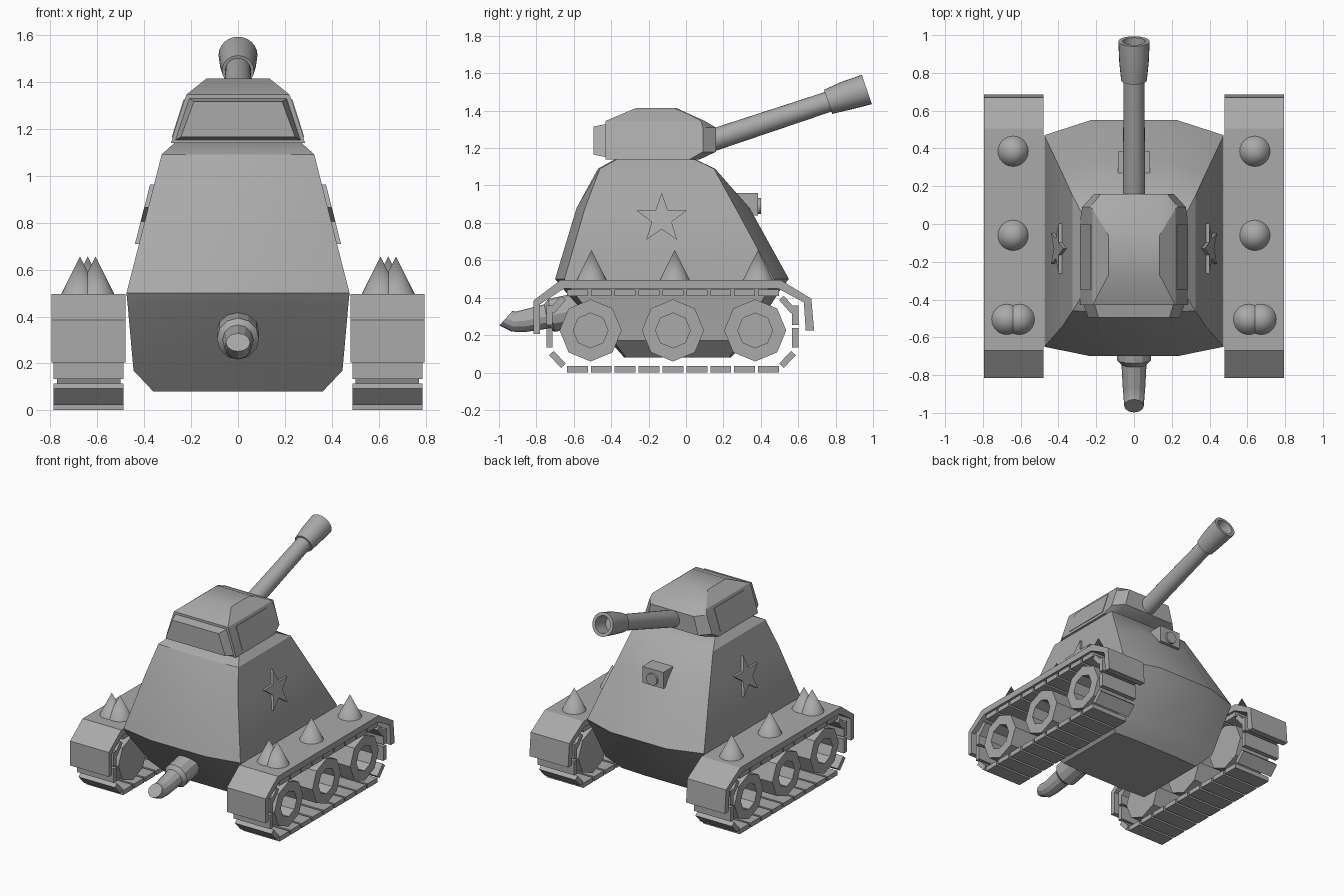
import bpy, bmesh, math
from mathutils import Vector, Matrix

cube = bpy.data.objects.get("Cube")
if cube:
    bpy.data.objects.remove(cube, do_unlink=True)

grey = bpy.data.materials.new("plain grey")
grey.use_nodes = True
grey.diffuse_color = (0.4, 0.4, 0.4, 1)
grey.node_tree.nodes["Principled BSDF"].inputs["Base Color"].default_value = (0.4, 0.4, 0.4, 1)


def finish(name, bm, smooth=30):
    """Turn a bmesh into a shaded object."""
    bmesh.ops.recalc_face_normals(bm, faces=bm.faces)
    mesh = bpy.data.meshes.new(name)
    bm.to_mesh(mesh)
    bm.free()
    mesh.materials.append(grey)
    ob = bpy.data.objects.new(name, mesh)
    bpy.context.collection.objects.link(ob)
    bpy.ops.object.select_all(action='DESELECT')
    ob.select_set(True)
    bpy.context.view_layer.objects.active = ob
    if smooth:
        bpy.ops.object.shade_smooth_by_angle(angle=math.radians(smooth))
    return ob


def loft(bm, rings):
    """Skin a list of equal-length point rings and cap both ends."""
    rows = [[bm.verts.new(p) for p in r] for r in rings]
    n = len(rows[0])
    for a, b in zip(rows, rows[1:]):
        for i in range(n):
            j = (i + 1) % n
            bm.faces.new((a[i], a[j], b[j], b[i]))
    bm.faces.new(rows[0])
    bm.faces.new(rows[-1])


def circle(center, axis, radius, n=16, turn=0.0):
    """Ring of points around an axis lying in the YZ plane."""
    u = Vector((1, 0, 0))
    v = Vector(axis).normalized().cross(u)
    steps = [math.tau * i / n + turn for i in range(n)]
    return [Vector(center) + radius * (math.cos(t) * u + math.sin(t) * v) for t in steps]


def prism(bm, outline, x0, x1):
    """Extrude a (y, z) outline along x."""
    loft(bm, [[(x, y, z) for y, z in outline] for x in (x0, x1)])


def side_name(s):
    return "left" if s > 0 else "right"


# Hull: bowed octagonal rings
bm = bmesh.new()
hull = [  # z, half width, front corner, front middle, back middle, back corner
    (0.08, 0.36, -0.32, -0.33, 0.24, 0.23),
    (0.17, 0.445, -0.39, -0.41, 0.33, 0.30),
    (0.45, 0.47, -0.62, -0.66, 0.51, 0.44),
    (0.50, 0.475, -0.65, -0.70, 0.55, 0.47),
    (0.88, 0.378, -0.54, -0.585, 0.34, 0.265),
    (1.09, 0.325, -0.46, -0.47, 0.155, 0.15),
    (1.14, 0.27, -0.37, -0.38, 0.05, 0.045)]
loft(bm, [[(-w, fc, z), (-w * .48, fm, z), (w * .48, fm, z), (w, fc, z),
           (w, bc, z), (w * .48, bk, z), (-w * .48, bk, z), (-w, bc, z)]
          for z, w, fc, fm, bk, bc in hull])
finish("hull", bm)

# Turret with clipped rear corners
bm = bmesh.new()
turret = [  # z, half width, front, side end, rear, rear half width
    (1.14, 0.285, -0.43, 0.02, 0.075, 0.21),
    (1.18, 0.274, -0.43, 0.09, 0.16, 0.21),
    (1.31, 0.232, -0.43, 0.09, 0.16, 0.175),
    (1.345, 0.22, -0.43, 0.08, 0.10, 0.17),
    (1.413, 0.135, -0.27, -0.06, -0.05, 0.11)]
loft(bm, [[(-w, f, z), (w, f, z), (w, s, z), (rw, r, z), (-rw, r, z), (-w, s, z)]
          for z, w, f, s, r, rw in turret])
finish("turret", bm)

# Protruding front window
bm = bmesh.new()
loft(bm, [[(-a, y, z0), (a, y, z0), (b, y, z1), (-b, y, z1)]
          for y, a, b, z0, z1 in ((-0.42, 0.27, 0.21, 1.15, 1.33),
                                  (-0.495, 0.243, 0.188, 1.165, 1.315))])
finish("turret_window", bm, 0)

# Gun barrel and hollow flared muzzle
aim = Vector((0, 0.945, 0.325)).normalized()
start, collar, tip = Vector((0, 0.06, 1.215)), Vector((0, 0.76, 1.447)), Vector((0, 0.967, 1.513))
bm = bmesh.new()
loft(bm, [circle(start, aim, 0.06, 24), circle(collar + aim * 0.03, aim, 0.055, 24)])
finish("gun_barrel", bm)
bm = bmesh.new()
loft(bm, [circle(collar, aim, 0.068, 24), circle(collar + aim * 0.1, aim, 0.078, 24),
          circle(tip, aim, 0.083, 24), circle(tip, aim, 0.06, 24),
          circle(tip - aim * 0.12, aim, 0.055, 24)])
finish("gun_muzzle", bm)

# Bent exhaust pipe
bm = bmesh.new()
pipe = [(-0.58, 0.335, 0.09, -0.2), (-0.72, 0.305, 0.09, -0.2), (-0.745, 0.3, 0.066, -0.2),
        (-0.86, 0.277, 0.06, -0.1), (-0.92, 0.272, 0.055, 0.2), (-0.963, 0.29, 0.052, 0.9)]
loft(bm, [circle((0, y, z), (0, -1, lift), r, 12) for y, z, r, lift in pipe])
finish("exhaust_pipe", bm, 25)

# Rear lamp
bm = bmesh.new()
prism(bm, [(0.2, 0.96), (0.385, 0.96), (0.385, 0.84), (0.28, 0.84)], -0.085, 0.085)
finish("lamp_housing", bm, 0)
bm = bmesh.new()
loft(bm, [circle((0, y, 0.89), (0, 1, 0), 0.043, 16) for y in (0.37, 0.4)])
finish("lamp_lens", bm)

# Track loop as runs of separate links: start, end, link count
runs = [((-0.645, 0.018), (0.505, 0.018), 9), ((0.505, 0.03), (0.58, 0.11), 1),
        ((0.585, 0.125), (0.585, 0.365), 2), ((0.58, 0.32), (0.505, 0.405), 1),
        ((0.505, 0.427), (-0.645, 0.427), 9), ((-0.65, 0.405), (-0.725, 0.32), 1),
        ((-0.73, 0.365), (-0.73, 0.125), 2), ((-0.725, 0.11), (-0.65, 0.03), 1)]
fender_profile = [(-0.815, 0.205), (-0.815, 0.385), (-0.67, 0.495), (0.505, 0.495),
                  (0.67, 0.395), (0.685, 0.225), (0.64, 0.225), (0.63, 0.375),
                  (0.49, 0.45), (-0.65, 0.45), (-0.78, 0.365), (-0.78, 0.205)]

for s in (1, -1):
    side = side_name(s)

    # Mudguard
    bm = bmesh.new()
    prism(bm, fender_profile, s * 0.48, s * 0.795)
    finish(side + "_fender", bm, 0)

    # Track links
    bm = bmesh.new()
    for a, b, count in runs:
        a, b = Vector(a), Vector(b)
        step = (b - a) / count
        along = step.normalized()
        thick = Vector((-along.y, along.x)) * 0.017
        for i in range(count):
            p, q = a + step * i + along * 0.008, a + step * (i + 1) - along * 0.008
            prism(bm, [p - thick, q - thick, q + thick, p + thick], s * 0.488, s * 0.785)
    finish(side + "_track", bm, 0)

    # Octagonal wheels with recessed hubs
    for place, y in (("front", -0.51), ("middle", -0.07), ("rear", 0.37)):
        bm = bmesh.new()
        loft(bm, [[(s * x, y + r * math.cos(i * math.tau / 8), 0.225 + r * math.sin(i * math.tau / 8))
                   for i in range(8)]
                  for x, r in ((0.5, 0.166), (0.77, 0.166), (0.77, 0.093), (0.65, 0.093))])
        finish(f"{side}_{place}_wheel", bm, 0)

    # Spikes on the mudguard
    bm = bmesh.new()
    for x, y in ((0.64, 0.385), (0.64, -0.06), (0.607, -0.505), (0.673, -0.505)):
        bmesh.ops.create_cone(bm, cap_ends=True, segments=24, radius1=0.083, radius2=0, depth=0.165,
                              matrix=Matrix.Translation((s * x, y, 0.5725)))
    finish(side + "_spikes", bm)

    # Star plate lying on the sloped hull side
    bm = bmesh.new()
    star = []
    for i in range(10):
        r = 0.14 if i % 2 == 0 else 0.056
        t = math.pi / 2 + i * math.pi / 5
        star.append((-0.13 + r * math.cos(t), 0.822 + r * math.sin(t)))
    slope = lambda z: 0.475 - (z - 0.5) * 0.254
    loft(bm, [[(s * (slope(z) + off), y, z) for y, z in star] for off in (-0.01, 0.017)])
    finish(side + "_star", bm, 0)

    # Thin side panel on the turret
    bm = bmesh.new()
    panel = [(-0.35, 1.165), (0.0, 1.165), (0.0, 1.325), (-0.35, 1.325)]
    lean = lambda z: 0.285 - (z - 1.14) * 0.317
    loft(bm, [[(s * (lean(z) + off), y, z) for y, z in panel] for off in (-0.003, 0.005)])
    finish(side + "_turret_panel", bm, 0)
